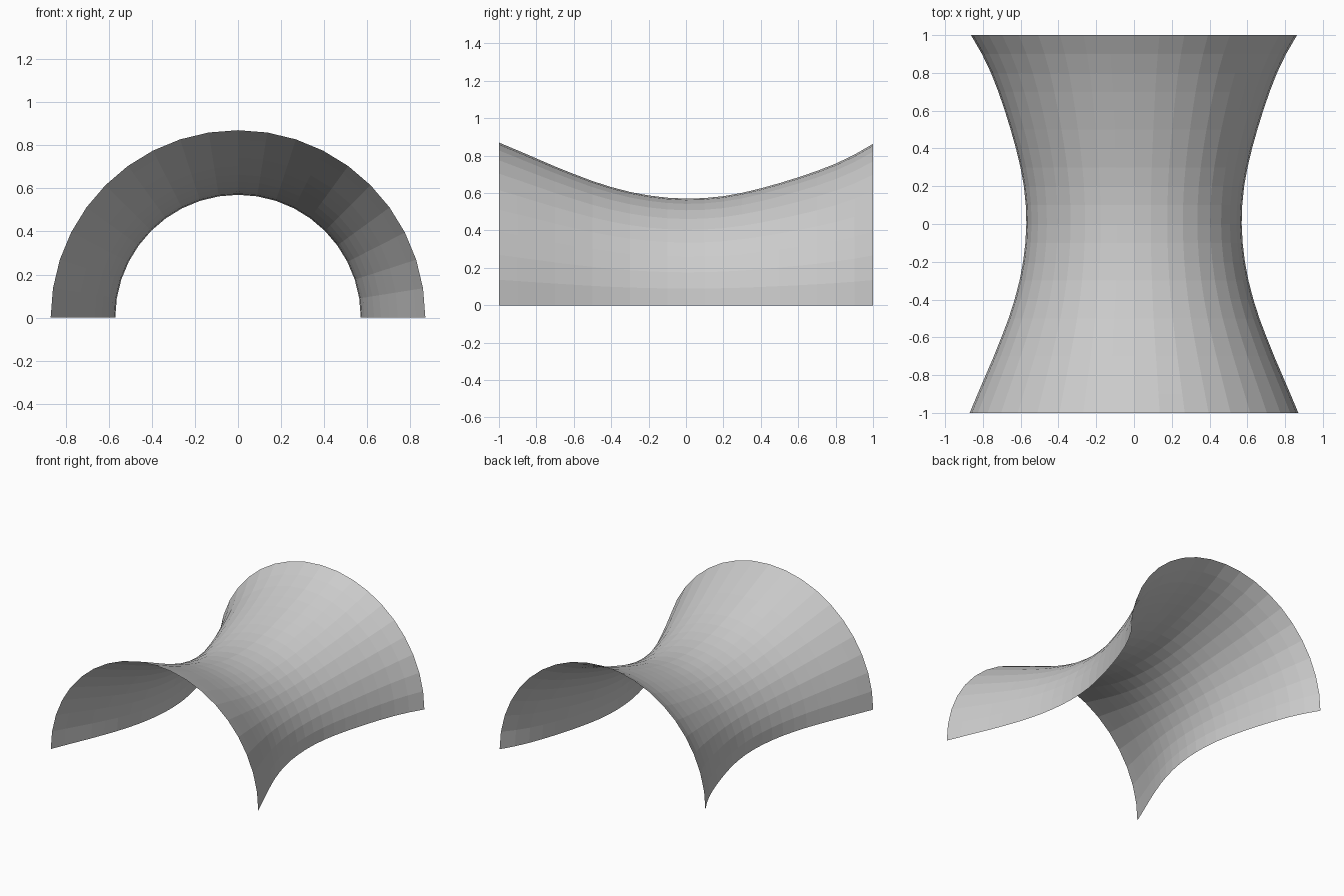
import bpy, bmesh, math

if "Cube" in bpy.data.objects:
    bpy.data.objects.remove(bpy.data.objects["Cube"])

# Radius of the half-round arch at evenly spaced stations from y = -1 to y = 1
RADII = [0.87, 0.828, 0.785, 0.742, 0.702, 0.664, 0.632, 0.606, 0.587, 0.575, 0.57,
         0.573, 0.583, 0.601, 0.625, 0.653, 0.684, 0.718, 0.757, 0.805, 0.863]
SEGMENTS = 20

# Open, waisted half-tube canopy
bm = bmesh.new()
rings = []
for i, r in enumerate(RADII):
    y = -1 + 2 * i / (len(RADII) - 1)
    ring = []
    for j in range(SEGMENTS + 1):
        a = math.pi * j / SEGMENTS
        ring.append(bm.verts.new((r * math.cos(a), y, r * math.sin(a))))
    rings.append(ring)

for lower, upper in zip(rings, rings[1:]):
    for j in range(SEGMENTS):
        bm.faces.new((lower[j], upper[j], upper[j + 1], lower[j + 1]))

# Make the faces point outward, away from the long axis
bm.normal_update()
for face in bm.faces:
    c = face.calc_center_median()
    if face.normal.x * c.x + face.normal.z * c.z < 0:
        face.normal_flip()

mesh = bpy.data.meshes.new("waisted_canopy")
bm.to_mesh(mesh)
bm.free()
canopy = bpy.data.objects.new("waisted_canopy", mesh)
bpy.context.collection.objects.link(canopy)
